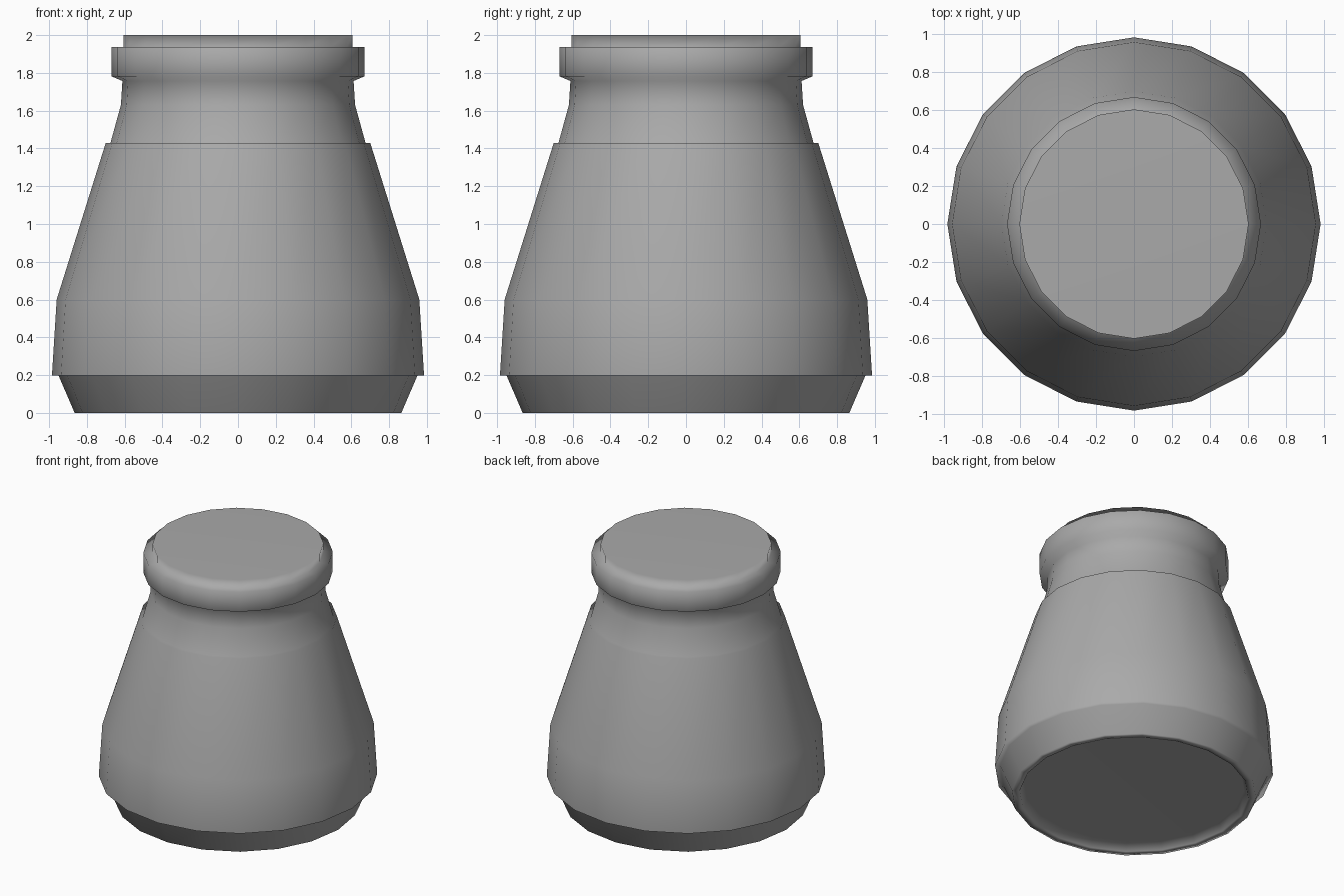
import bpy
import bmesh
from math import cos, sin, tau

SIDES = 20

cube = bpy.data.objects.get("Cube")
if cube:
    bpy.data.objects.remove(cube, do_unlink=True)

grey = bpy.data.materials.new("plain grey")
grey.use_nodes = True
colour = (0.4, 0.4, 0.4, 1)
grey.diffuse_color = colour
grey.node_tree.nodes["Principled BSDF"].inputs["Base Color"].default_value = colour


def lathe(name, profile):
    """Turn a (radius, height) profile, listed bottom to top, and cap both ends."""
    bm = bmesh.new()
    rings = [[bm.verts.new((r * cos(tau * i / SIDES), r * sin(tau * i / SIDES), z))
              for i in range(SIDES)] for r, z in profile]
    for low, high in zip(rings, rings[1:]):
        for i in range(SIDES):
            j = (i + 1) % SIDES
            bm.faces.new((low[i], low[j], high[j], high[i]))
    bm.faces.new(rings[0][::-1])
    bm.faces.new(rings[-1])
    for face in bm.faces:
        face.smooth = True
    mesh = bpy.data.meshes.new(name)
    bm.to_mesh(mesh)
    bm.free()
    mesh.materials.append(grey)
    obj = bpy.data.objects.new(name, mesh)
    bpy.context.collection.objects.link(obj)
    # Large faces keep their own shading, small steps blend into them
    obj.modifiers.new("weighted_normals", 'WEIGHTED_NORMAL').mode = 'FACE_AREA'
    return obj


foot = [(0.78, 0.07), (0.81, 0), (0.865, 0), (0.95, 0.198)]
sleeve = [(0.985, 0.198), (0.96, 0.6), (0.70, 1.43)]
neck = [(0.675, 1.43), (0.62, 1.63), (0.612, 1.757)]
lid = [(0.67, 1.782), (0.67, 1.936), (0.605, 1.936), (0.605, 2)]

# One continuous jar: recessed foot, raised sleeve, neck and collared flat lid
lathe("jar", foot + sleeve + neck + lid)
